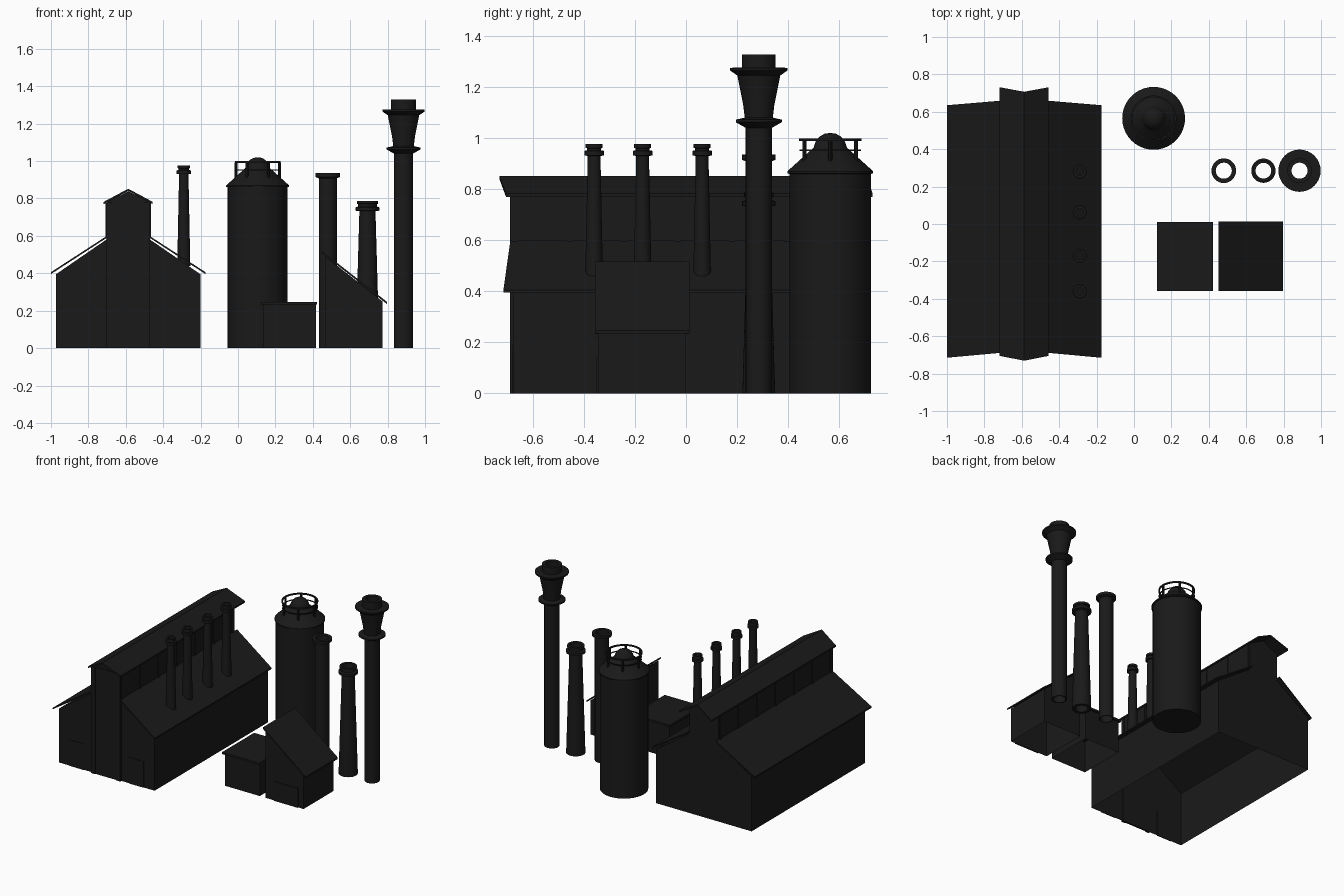
import bpy, bmesh, math
from mathutils import Vector

if "Cube" in bpy.data.objects:
    bpy.data.objects.remove(bpy.data.objects["Cube"])

black = bpy.data.materials.new("black")
black.diffuse_color = (0.01, 0.01, 0.01, 1)
black.use_nodes = True
black.node_tree.nodes["Principled BSDF"].inputs["Base Color"].default_value = black.diffuse_color


def finish(name, bm, smooth=False):
    bmesh.ops.recalc_face_normals(bm, faces=bm.faces[:])
    me = bpy.data.meshes.new(name)
    bm.to_mesh(me)
    bm.free()
    ob = bpy.data.objects.new(name, me)
    bpy.context.collection.objects.link(ob)
    me.materials.append(black)
    if smooth:
        bpy.ops.object.select_all(action='DESELECT')
        ob.select_set(True)
        bpy.context.view_layer.objects.active = ob
        bpy.ops.object.shade_smooth_by_angle(angle=math.radians(30))
    return ob


def extrude_poly(name, pts, vec, open_bottom=False):
    """Flat polygon pushed along a vector."""
    bm = bmesh.new()
    a = [bm.verts.new(p) for p in pts]
    b = [bm.verts.new(Vector(p) + Vector(vec)) for p in pts]
    bm.faces.new(a)
    bm.faces.new(b)
    n = len(pts)
    for i in range(n):
        j = (i + 1) % n
        if open_bottom and a[i].co.z < 1e-6 and a[j].co.z < 1e-6:
            continue
        bm.faces.new((a[i], a[j], b[j], b[i]))
    return finish(name, bm)


def shell(name, prof, y0, y1):
    """House shell: xz profile along y, open underneath."""
    return extrude_poly(name, [(x, y0, z) for x, z in prof], (0, y1 - y0, 0), True)


def box(name, x0, x1, y0, y1, z0, z1):
    return extrude_poly(name, [(x0, y0, z0), (x1, y0, z0), (x1, y1, z0), (x0, y1, z0)],
                        (0, 0, z1 - z0))


def lathe(name, x, y, prof, seg=32, closed=False):
    """Round part from (radius, height) pairs."""
    bm = bmesh.new()
    rings = []
    for r, z in prof:
        if r == 0:
            rings.append([bm.verts.new((x, y, z))] * seg)
        else:
            rings.append([bm.verts.new((x + r * math.cos(2 * math.pi * i / seg),
                                        y + r * math.sin(2 * math.pi * i / seg), z))
                          for i in range(seg)])
    pairs = list(zip(rings, rings[1:]))
    if closed:
        pairs.append((rings[-1], rings[0]))
    for p, q in pairs:
        for i in range(seg):
            j = (i + 1) % seg
            vs = list(dict.fromkeys((p[i], p[j], q[j], q[i])))
            bm.faces.new(vs)
    return finish(name, bm, True)


# Main hall with raised roof monitor
cx = -0.587
half = [(0.386, 0), (0.386, 0.395), (0.117, 0.58), (0.117, 0.78), (0, 0.838)]
hall = [(cx + x, z) for x, z in half] + [(cx - x, z) for x, z in reversed(half[:-1])]
shell("hall_walls", hall, -0.676, 0.632)
box("front_tower", cx - 0.117, cx + 0.117, -0.684, -0.672, 0, 0.78)

for s, side in ((-1, "left"), (1, "right")):
    # raked lower roof slopes and monitor roof slopes
    extrude_poly("hall_roof_" + side,
                 [(cx + s * 0.413, -0.715, 0.396), (cx + s * 0.117, -0.688, 0.588),
                  (cx + s * 0.117, 0.66, 0.588), (cx + s * 0.413, 0.635, 0.396)], (0, 0, 0.01))
    extrude_poly("monitor_roof_" + side,
                 [(cx + s * 0.131, -0.705, 0.77), (cx, -0.731, 0.84),
                  (cx, 0.707, 0.84), (cx + s * 0.131, 0.731, 0.77)], (0, 0, 0.012))
    # posts between monitor windows
    for i in range(7):
        y = -0.67 + i * 0.213
        box(f"monitor_post_{side}_{i}", cx + s * 0.115, cx + s * 0.121,
            y - 0.01, y + 0.01, 0.585, 0.775)
    box("tower_pilaster_" + side, cx + s * 0.085, cx + s * 0.117, -0.69, -0.68, 0, 0.78)
    box("hall_door_" + side, cx + s * 0.18, cx + s * 0.3, -0.68, -0.674, 0, 0.19)

# Row of four roof stacks
for i, y in enumerate((-0.36, -0.17, 0.063, 0.28)):
    lathe(f"roof_stack_{i}", -0.29, y,
          [(0.035, 0.44), (0.025, 0.93), (0.038, 0.932), (0.038, 0.95), (0.028, 0.952),
           (0.028, 0.96), (0.033, 0.962), (0.033, 0.976), (0.021, 0.976), (0.021, 0.44)], 24, True)

# Storage silo with a railed cap
sx, sy = 0.105, 0.565
lathe("silo", sx, sy,
      [(0, 0), (0.16, 0), (0.16, 0.86), (0.168, 0.862), (0.168, 0.87), (0.065, 0.963),
       (0.058, 0.985), (0.042, 1.006), (0.022, 1.017), (0, 1.02)], 40)
lathe("silo_rail", sx, sy,
      [(0.113, 0.989), (0.122, 0.989), (0.122, 0.999), (0.113, 0.999)], 40, True)
lathe("silo_mid_rail", sx, sy,
      [(0.115, 0.95), (0.12, 0.95), (0.12, 0.956), (0.115, 0.956)], 40, True)
for i in range(6):
    a = math.pi / 3 * i
    px, py = sx + 0.116 * math.cos(a), sy + 0.116 * math.sin(a)
    lathe(f"silo_rail_post_{i}", px, py,
          [(0, 0.895), (0.008, 0.895), (0.008, 0.992), (0, 0.992)], 8)

# Low flat-roofed shed
shell("shed_walls", [(0.135, 0), (0.418, 0), (0.418, 0.235), (0.135, 0.235)], -0.345, 0.0)
box("shed_roof", 0.122, 0.422, -0.357, 0.012, 0.232, 0.247)

# Lean-to annex with a single steep slope
shell("annex_walls", [(0.465, 0), (0.772, 0), (0.772, 0.25), (0.465, 0.492)], -0.345, 0.0)
extrude_poly("annex_roof", [(0.452, -0.357, 0.505), (0.797, -0.357, 0.235),
                            (0.797, 0.014, 0.235), (0.452, 0.014, 0.505)], (0, 0, 0.012))
box("annex_door", 0.535, 0.73, -0.352, -0.343, 0, 0.14)

# Free-standing chimneys, open right through
lathe("slim_chimney", 0.48, 0.285,
      [(0.048, 0), (0.048, 0.908), (0.066, 0.915), (0.066, 0.935),
       (0.043, 0.935), (0.043, 0)], 32, True)
lathe("tapered_chimney", 0.692, 0.285,
      [(0.064, 0), (0.043, 0.732), (0.065, 0.735), (0.065, 0.752), (0.05, 0.757), (0.05, 0.77),
       (0.057, 0.772), (0.057, 0.787), (0.042, 0.787), (0.042, 0)], 32, True)
lathe("tall_chimney", 0.885, 0.285,
      [(0.051, 0), (0.051, 1.04), (0.09, 1.062), (0.09, 1.072), (0.055, 1.08), (0.061, 1.13),
       (0.084, 1.245), (0.113, 1.265), (0.113, 1.275), (0.066, 1.277), (0.066, 1.328),
       (0.043, 1.328), (0.043, 0)], 32, True)
